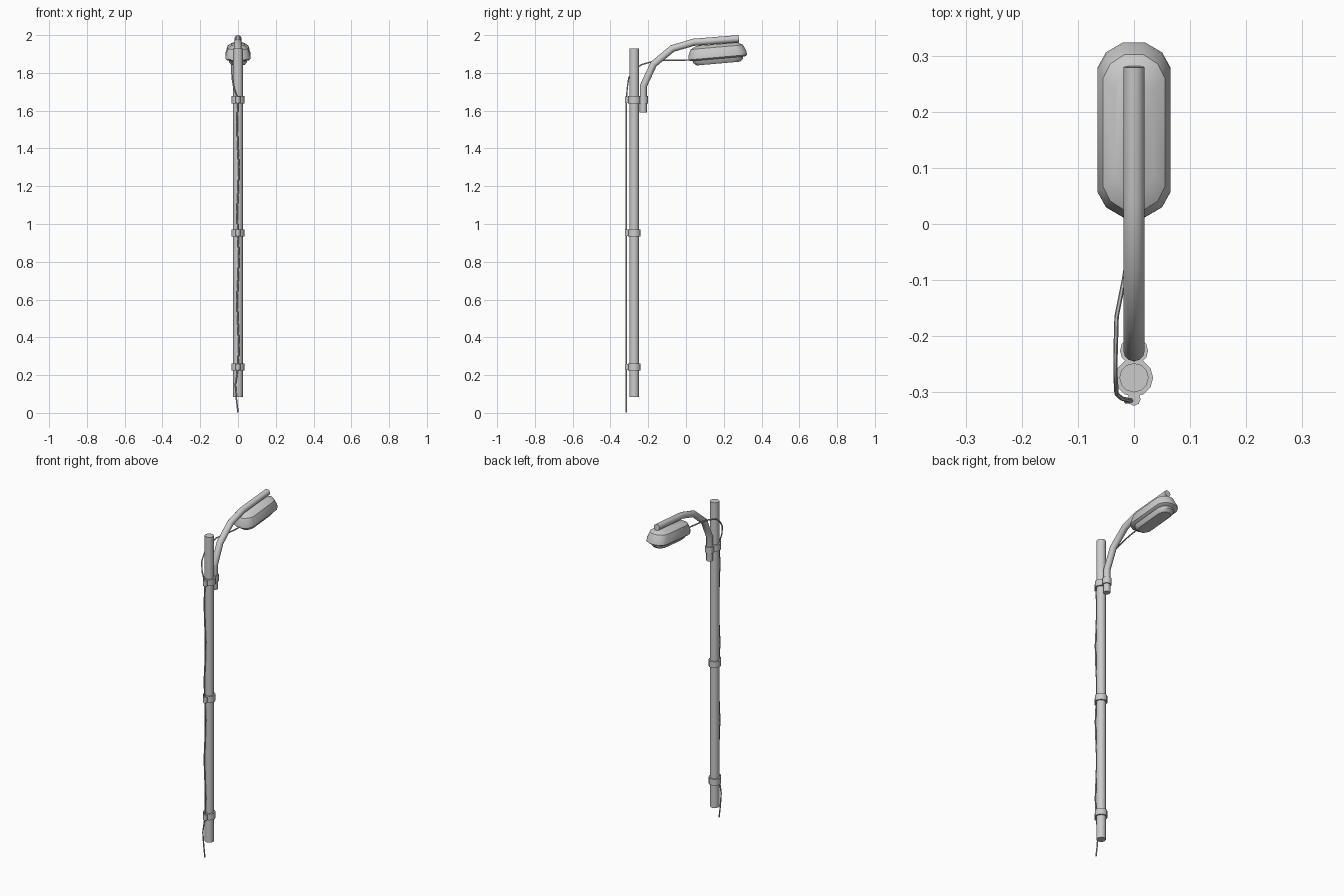
import bpy, bmesh, math
from mathutils import Matrix, Vector

if "Cube" in bpy.data.objects:
    bpy.data.objects.remove(bpy.data.objects["Cube"])

POLE_Y, ARM_Y = -0.274, -0.226


def finish(name, bm, angle=40):
    bmesh.ops.recalc_face_normals(bm, faces=bm.faces[:])
    me = bpy.data.meshes.new(name)
    bm.to_mesh(me)
    bm.free()
    ob = bpy.data.objects.new(name, me)
    bpy.context.collection.objects.link(ob)
    bpy.ops.object.select_all(action='DESELECT')
    ob.select_set(True)
    bpy.context.view_layer.objects.active = ob
    bpy.ops.object.shade_smooth_by_angle(angle=math.radians(angle))
    return ob


def loft(bm, rings):
    """Skin a list of equal-sized point rings and cap both ends."""
    vs = [[bm.verts.new(p) for p in r] for r in rings]
    n = len(vs[0])
    for a, b in zip(vs, vs[1:]):
        for i in range(n):
            j = (i + 1) % n
            bm.faces.new((a[i], a[j], b[j], b[i]))
    bm.faces.new(vs[0])
    bm.faces.new(vs[-1])


def tube(name, path, radius, sides):
    """Sweep a circle along a path of points, mitred at every bend."""
    pts = [Vector(p) for p in path]
    rings, side = [], Vector((1, 0, 0))
    for i, p in enumerate(pts):
        d0 = (pts[i] - pts[i - 1]).normalized() if i else None
        d1 = (pts[i + 1] - pts[i]).normalized() if i + 1 < len(pts) else None
        t = ((d0 or d1) + (d1 or d0)).normalized()
        side = (side - t * side.dot(t)).normalized()
        up = t.cross(side)
        rings.append([p + radius * (math.cos(a) * side + math.sin(a) * up)
                      for a in (2 * math.pi * k / sides for k in range(sides))])
    bm = bmesh.new()
    loft(bm, rings)
    return finish(name, bm, 50)


def collar(name, y, z, radius, height, sides):
    return tube(name, [(0, y, z - height / 2), (0, y, z + height / 2)], radius, sides)


# Upright pole
tube("pole", [(0, POLE_Y, 0.085), (0, POLE_Y, 1.93)], 0.026, 12)

# Curved arm
tube("arm", [(0, ARM_Y, 1.59), (0, ARM_Y, 1.73), (0, -0.172, 1.846),
             (0, -0.072, 1.929), (0, 0.04, 1.962), (0, 0.28, 1.981)], 0.019, 12)

# Pole clamps with cable clips
for i, z in enumerate((0.243, 0.953, 1.658)):
    collar(f"pole_clamp_{i + 1}", POLE_Y, z, 0.034, 0.038, 12)
    collar(f"cable_clip_{i + 1}", -0.312, z, 0.012, 0.034, 8)
collar("arm_clamp", ARM_Y, 1.658, 0.025, 0.038, 12)


# Lamp head: rounded outlines stacked upwards, then tilted
def outline(w, y0, y1, z, end):
    half = [(w, y1 - end), (w * 0.77, y1 - end * 0.4), (w * 0.3, y1)]
    low = [(w * 0.3, y0), (w * 0.77, y0 + end * 0.4), (w, y0 + end)]
    right = low + half
    left = [(-x, y) for x, y in reversed(right)]
    return [Vector((x, y, z)) for x, y in right + left]


def head_part(name, rows):
    bm = bmesh.new()
    loft(bm, [outline(*r) for r in rows])
    bm.transform(Matrix.Translation((0, 0.165, 1.886))
                 @ Matrix.Rotation(math.radians(5), 4, 'X'))
    return finish(name, bm, 35)


head_part("lamp_housing", [(0.056, -0.142, 0.145, -0.012, 0.045),
                           (0.065, -0.154, 0.159, -0.004, 0.045),
                           (0.065, -0.152, 0.157, 0.014, 0.045),
                           (0.055, -0.137, 0.142, 0.05, 0.042),
                           (0.034, -0.105, 0.115, 0.066, 0.035)])
head_part("lamp_lens", [(0.036, -0.112, 0.118, -0.037, 0.035),
                        (0.047, -0.13, 0.136, -0.022, 0.04),
                        (0.05, -0.132, 0.138, -0.008, 0.04)])

# Slack power cable: up the front of the pole, round its side, into the lamp
cable = [(0, -0.316, 0.002), (-0.008, -0.316, 0.07), (-0.014, -0.316, 0.15), (0, -0.316, 0.24)]
for k in range(1, 12):
    z = 0.24 + k * 0.118
    cable.append((0.005 * math.sin(k * 1.6), -0.316, z))
cable += [(0, -0.316, 1.66), (-0.022, -0.311, 1.72), (-0.031, -0.303, 1.775),
          (-0.033, -0.27, 1.82), (-0.033, -0.235, 1.844), (-0.031, -0.165, 1.864),
          (-0.018, -0.1, 1.867), (-0.006, -0.03, 1.867), (0, 0.03, 1.869)]
tube("power_cable", cable, 0.004, 6)
